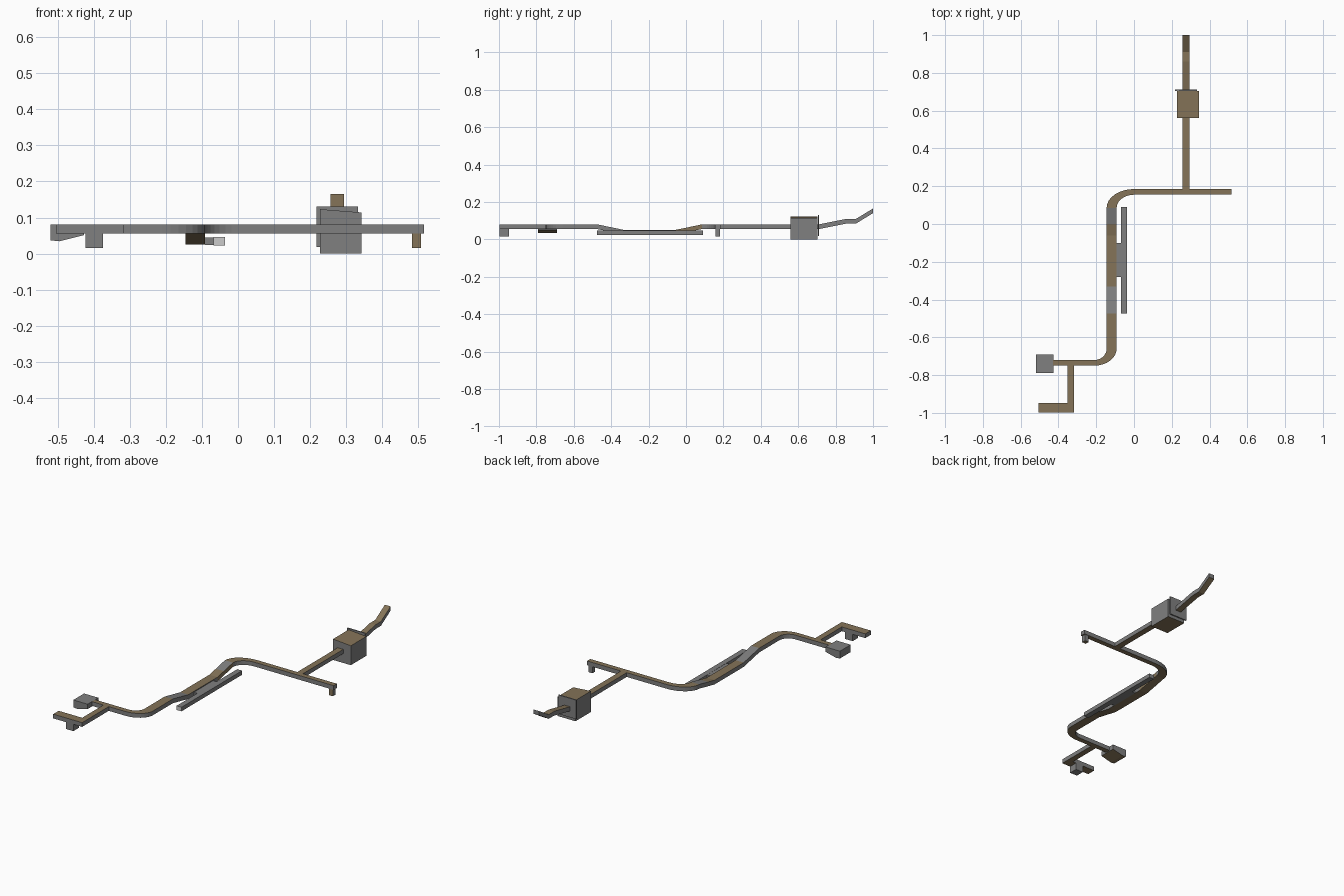
import bpy, bmesh, math
from mathutils import Vector

if "Cube" in bpy.data.objects:
    bpy.data.objects.remove(bpy.data.objects["Cube"])


def material(name, rgb):
    m = bpy.data.materials.new(name)
    m.diffuse_color = (*rgb, 1)
    m.use_nodes = True
    m.node_tree.nodes["Principled BSDF"].inputs["Base Color"].default_value = m.diffuse_color
    return m


BROWN = material("brown", (0.235, 0.175, 0.098))
GREY = material("grey", (0.215, 0.215, 0.215))
LIGHT = material("light grey", (0.6, 0.6, 0.6))


def finish(name, bm, rule):
    bmesh.ops.recalc_face_normals(bm, faces=bm.faces)
    bm.normal_update()
    for f in bm.faces:
        f.material_index = rule(f.normal, f.calc_center_median())
    me = bpy.data.meshes.new(name)
    bm.to_mesh(me)
    bm.free()
    for m in (BROWN, GREY, LIGHT):
        me.materials.append(m)
    ob = bpy.data.objects.new(name, me)
    bpy.context.collection.objects.link(ob)
    return ob


def caps_brown(n, c):
    return 0 if abs(n.z) > 0.7 else 1


def all_grey(n, c):
    return 1


def tube(name, sections, rule=caps_brown):
    """Rectangular bar; each section is (left xy, right xy, bottom z, top z)."""
    bm = bmesh.new()
    rings = []
    for a, b, z0, z1 in sections:
        rings.append([bm.verts.new((*p, z)) for p, z in
                      ((a, z0), (b, z0), (b, z1), (a, z1))])
    for r, s in zip(rings, rings[1:]):
        for i in range(4):
            j = (i + 1) % 4
            bm.faces.new((r[i], r[j], s[j], s[i]))
    bm.faces.new(rings[0])
    bm.faces.new(rings[-1])
    return finish(name, bm, rule)


def box(name, x0, x1, y0, y1, z0, z1, rule=caps_brown):
    return tube(name, [((x0, y), (x1, y), z0, z1) for y in (y0, y1)], rule)


Z0, Z1 = 0.055, 0.08

# Winding main strip: lower bend, dipped straight, upper bend
path = [((-0.43, -0.72), (-0.43, -0.75), Z0, Z1)]
for i in range(9):
    t = math.radians(-90 + i * 90 / 8)
    c, s = math.cos(t), math.sin(t)
    path.append(((-0.21 + 0.065 * c, -0.66 + 0.06 * s),
                 (-0.21 + 0.118 * c, -0.66 + 0.09 * s), Z0, Z1))
for y, dz in ((-0.475, 0), (-0.33, -0.03), (-0.06, -0.03), (0.0, -0.018), (0.085, 0)):
    path.append(((-0.145, y), (-0.092, y), Z0 + dz, Z1 + dz))
for i in range(1, 9):
    t = math.radians(180 - i * 90 / 8)
    c, s = math.cos(t), math.sin(t)
    path.append(((0.145 * c, 0.085 + 0.1 * s),
                 (0.092 * c, 0.085 + 0.07 * s), Z0, Z1))
path.append(((0.515, 0.185), (0.515, 0.155), Z0, Z1))


def strip_rule(n, c):
    slope_down = -0.475 < c.y < -0.33
    slope_up = 0.0 < c.y < 0.085 and c.x < -0.09
    if n.z > 0.7:
        return 1 if slope_down or slope_up else 0
    if n.z < -0.7:
        return 0
    return 0 if n.x > 0.9 and -0.06 < c.y < 0.085 else 1


tube("winding_strip", path, strip_rule)

# Straight side rail with a short joining plate
box("side_rail", -0.068, -0.036, -0.475, 0.09, 0.022, 0.046,
    lambda n, c: 2 if n.y < -0.9 else 1)
box("rail_joint", -0.092, -0.068, -0.28, -0.10, 0.024, 0.045, all_grey)

# Front branch with its cross bar and foot
box("front_branch", -0.352, -0.317, -0.947, -0.75, Z0, Z1)
box("front_cross_bar", -0.505, -0.317, -0.998, -0.947, Z0, Z1)
box("front_foot", -0.423, -0.374, -0.998, -0.947, 0.015, Z0, all_grey)

# Left end block with a slanted underside
bm = bmesh.new()
profile = [(-0.52, 0.037), (-0.495, 0.034), (-0.427, 0.051), (-0.427, 0.08), (-0.52, 0.08)]
face = bm.faces.new([bm.verts.new((x, -0.79, z)) for x, z in profile])
out = bmesh.ops.extrude_face_region(bm, geom=[face], use_keep_orig=True)
bmesh.ops.translate(bm, vec=(0, 0.1, 0),
                    verts=[g for g in out["geom"] if isinstance(g, bmesh.types.BMVert)])
finish("left_end_block", bm, lambda n, c: 0 if n.z < -0.5 else 1)

# Right end foot
box("right_foot", 0.482, 0.508, 0.157, 0.182, 0.015, Z0, lambda n, c: 0 if n.y < -0.9 or n.z < -0.9 else 1)

# Back branch: level, through the cube, then rising in two steps
tail = [(0.185, 0.0, 0), (0.71, 0.0, 0), (0.86, 0.03, 0), (0.91, 0.03, 0), (1.0, 0.085, 0)]
tube("back_branch", [((0.257, y), (0.294, y), Z0 + d, Z1 + d) for y, d, _ in tail])

# Cube with a slightly sloped top, and its thin back plate
bm = bmesh.new()
bmesh.ops.create_cube(bm, size=1)
for v in bm.verts:
    x, y, z = v.co
    top = 0.123 if x < 0 else 0.114
    v.co = Vector((0.285 + x * 0.116, 0.632 + y * 0.144, top if z > 0 else 0.0))
finish("cube", bm, caps_brown)
box("cube_back_plate", 0.217, 0.333, 0.705, 0.712, 0.018, 0.13, all_grey)
